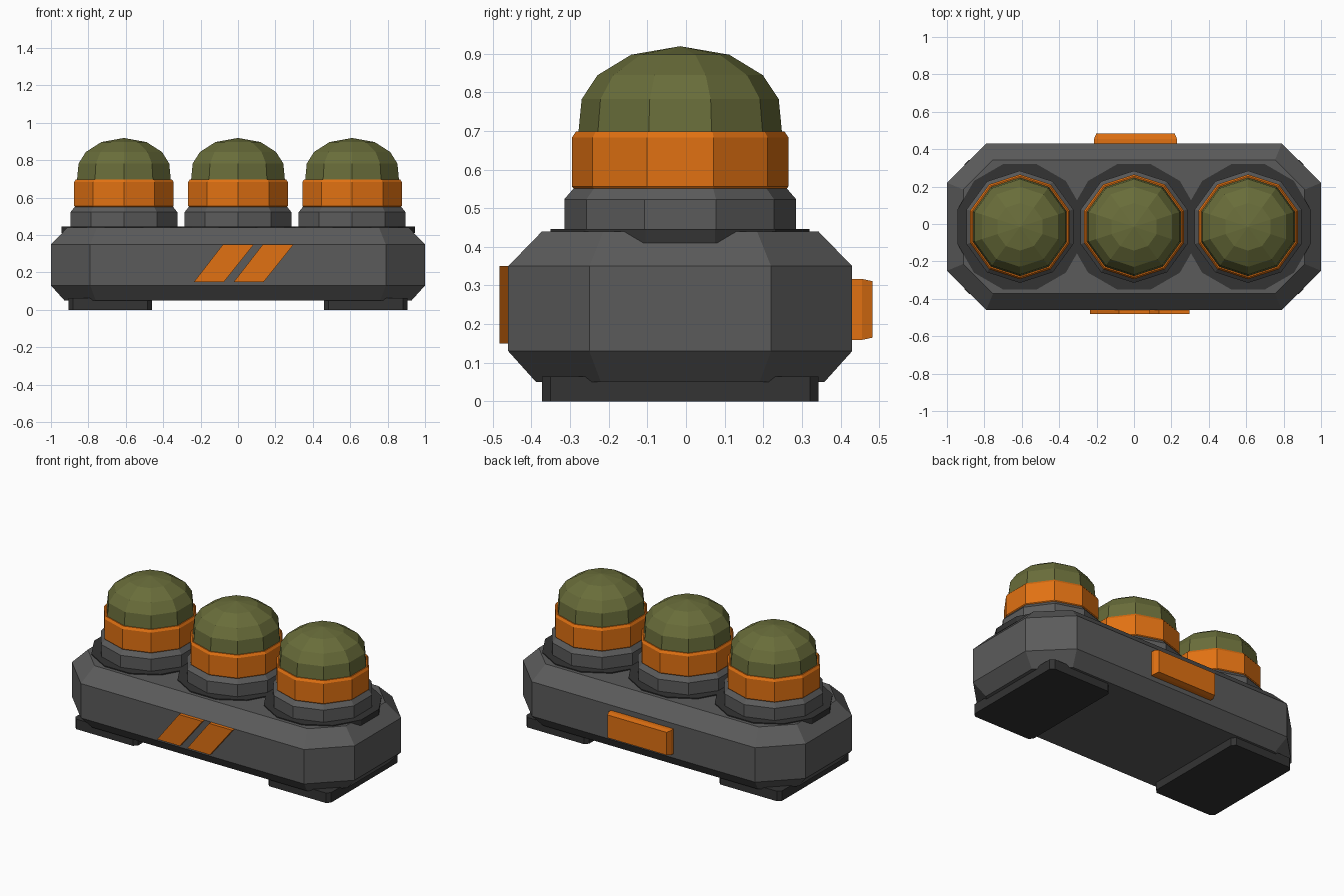
import bpy, bmesh, math

cube = bpy.data.objects.get("Cube")
if cube:
    bpy.data.objects.remove(cube, do_unlink=True)

YC = -0.015  # body centre line


def material(name, rgb):
    m = bpy.data.materials.new(name)
    m.use_nodes = True
    m.diffuse_color = (*rgb, 1)
    node = next(n for n in m.node_tree.nodes if n.type == 'BSDF_PRINCIPLED')
    node.inputs["Base Color"].default_value = (*rgb, 1)
    return m


GREY = material("mid grey", (0.105, 0.105, 0.105))
DARK = material("dark grey", (0.033, 0.033, 0.033))
ORANGE = material("orange", (0.75, 0.165, 0.006))
GREEN = material("olive green", (0.14, 0.152, 0.042))


def loft(name, rings, mat):
    """Skin a stack of matching outlines and cap both ends."""
    bm = bmesh.new()
    rows = [[bm.verts.new(p) for p in ring] for ring in rings]
    n = len(rows[0])
    for a, b in zip(rows, rows[1:]):
        for i in range(n):
            j = (i + 1) % n
            bm.faces.new((a[i], a[j], b[j], b[i]))
    bm.faces.new(rows[0][::-1])
    bm.faces.new(rows[-1])
    bmesh.ops.remove_doubles(bm, verts=bm.verts, dist=1e-5)
    bmesh.ops.recalc_face_normals(bm, faces=bm.faces)
    mesh = bpy.data.meshes.new(name)
    bm.to_mesh(mesh)
    bm.free()
    mesh.materials.append(mat)
    obj = bpy.data.objects.new(name, mesh)
    bpy.context.collection.objects.link(obj)
    return obj


def chamfered(hx, hy, c, z, cx=0):
    """Rectangle with cut corners at height z."""
    quarter = [(hx, hy - c), (hx - c, hy)]
    pts = quarter + [(-x, y) for x, y in quarter[::-1]]
    pts += [(-x, -y) for x, y in pts]
    return [(cx + x, YC + y, z) for x, y in pts]


def turned(name, cx, sides, start, profile, mat):
    """Faceted upright part from (radius, height) pairs."""
    angles = [start + math.tau * i / sides for i in range(sides)]
    rings = [[(cx + r * math.cos(a), YC + r * math.sin(a), z) for a in angles]
             for r, z in profile]
    return loft(name, rings, mat)


# Body: long octagon, bevelled above and below
rings = []
for inset, z in ((0.072, 0.05), (0, 0.13), (0, 0.35), (0.0875, 0.44)):
    cut = 0.21 - inset * (2 - math.sqrt(2))
    rings.append(chamfered(1 - inset, 0.445 - inset, cut, z))
loft("body", rings, GREY)

# Feet
for side, x in (("left", 0.683), ("right", -0.683)):
    loft(side + "_foot",
         [chamfered(0.222, 0.358, 0.022, z, x) for z in (0, 0.064)], DARK)

# Three domed units, each on a mounting plate
for side, x in (("right", -0.61), ("middle", 0), ("left", 0.61)):
    plate_r = 0.335 / math.cos(math.pi / 12)
    turned(side + "_plate", x, 12, math.pi / 12,
           [(plate_r, 0.41), (plate_r, 0.446)], DARK)
    turned(side + "_collar", x, 10, math.pi / 10,
           [(0.3, 0.43), (0.3, 0.523), (0.275, 0.552)], GREY)
    turned(side + "_band", x, 10, math.pi / 10,
           [(0.274, 0.549), (0.28, 0.556), (0.28, 0.683), (0.27, 0.698)], ORANGE)
    turned(side + "_dome", x, 10, math.pi / 10,
           [(0.264, 0.69), (0.255, 0.782), (0.214, 0.844),
            (0.127, 0.897), (0, 0.919)], GREEN)

# Slanted stripes on the front
for name, x in (("stripe_right", -0.235), ("stripe_left", -0.022)):
    outline = [(x, 0.15), (x + 0.16, 0.15), (x + 0.32, 0.35), (x + 0.155, 0.35)]
    loft(name, [[(px, y, pz) for px, pz in outline] for y in (-0.45, -0.482)], ORANGE)

# Raised panel on the back
rings = []
for y, inset in ((0.42, 0), (0.455, 0), (0.483, 0.006)):
    x, z = 0.222 - 2 * inset, 0.079 - inset
    rings.append([(0.008 + sx * x, y, 0.238 + sz * z)
                  for sx, sz in ((-1, -1), (1, -1), (1, 1), (-1, 1))])
loft("back_panel", rings, ORANGE)
